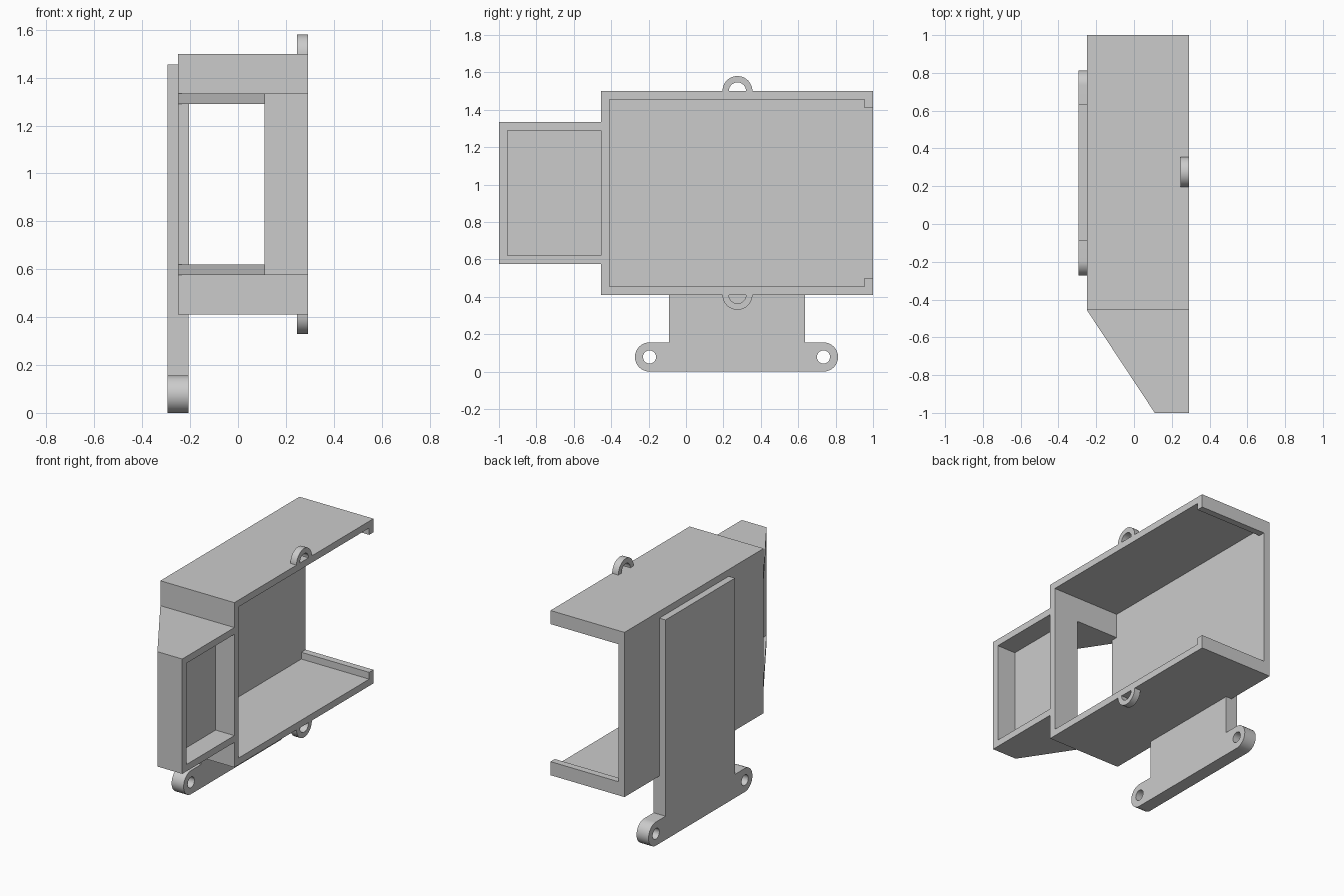
import bpy, bmesh, math
from mathutils import Vector

if "Cube" in bpy.data.objects:
    bpy.data.objects.remove(bpy.data.objects["Cube"], do_unlink=True)

grey = bpy.data.materials.new("light grey plastic")
grey.use_nodes = True
colour = (0.6, 0.6, 0.6, 1)
grey.diffuse_color = colour
grey.node_tree.nodes["Principled BSDF"].inputs["Base Color"].default_value = colour


def prism(name, loops, axis, lo, hi):
    """Extrude closed 2D loops (outline, then holes) along axis 'x' or 'z'."""
    bm = bmesh.new()
    place = (lambda p: Vector((lo, *p))) if axis == "x" else (lambda p: Vector((*p, lo)))
    for loop in loops:
        vs = [bm.verts.new(place(p)) for p in loop]
        for a, b in zip(vs, vs[1:] + vs[:1]):
            bm.edges.new((a, b))
    if len(loops) == 1:
        bm.faces.new(vs)
    else:
        bmesh.ops.triangle_fill(bm, use_beauty=True, edges=bm.edges[:])
    res = bmesh.ops.extrude_face_region(bm, geom=bm.faces[:], use_keep_orig=True)
    step = Vector((hi - lo, 0, 0)) if axis == "x" else Vector((0, 0, hi - lo))
    bmesh.ops.translate(bm, vec=step,
                        verts=[g for g in res["geom"] if isinstance(g, bmesh.types.BMVert)])
    bmesh.ops.recalc_face_normals(bm, faces=bm.faces[:])
    mesh = bpy.data.meshes.new(name)
    bm.to_mesh(mesh)
    bm.free()
    mesh.materials.append(grey)
    ob = bpy.data.objects.new(name, mesh)
    bpy.context.collection.objects.link(ob)
    return ob


def box(name, x0, x1, y0, y1, z0, z1):
    return prism(name, [[(x0, y0), (x1, y0), (x1, y1), (x0, y1)]], "z", z0, z1)


def combine(ob, other, operation):
    """Apply a boolean and drop the helper."""
    mod = ob.modifiers.new("cut", "BOOLEAN")
    mod.operation, mod.object, mod.solver = operation, other, "EXACT"
    mesh = bpy.data.meshes.new_from_object(
        ob.evaluated_get(bpy.context.evaluated_depsgraph_get()))
    ob.modifiers.clear()
    ob.data = mesh
    bpy.data.objects.remove(other, do_unlink=True)


def arc(cy, cz, r, start, end, n=24):
    return [(cy + r * math.cos(math.radians(start + (end - start) * i / n)),
             cz + r * math.sin(math.radians(start + (end - start) * i / n)))
            for i in range(n + 1)]


def smooth(ob):
    bpy.ops.object.select_all(action="DESELECT")
    ob.select_set(True)
    bpy.context.view_layer.objects.active = ob
    bpy.ops.object.shade_smooth_by_angle(angle=math.radians(30))


W = 0.045                                  # wall thickness
LEFT, RIGHT = 0.292, -0.25                 # open side and closed side
BOTTOM, TOP, FRONT = 0.41, 1.5, -0.455
NOSE_LOW, NOSE_HIGH, NOSE_X = 0.575, 1.335, 0.11

# Main housing: hollow, open on one side and at the back between two lips
housing = box("housing", RIGHT, LEFT, FRONT, 1, BOTTOM, TOP)
combine(housing, box("cavity", RIGHT + W, 1, FRONT + W, 1 - W, BOTTOM + W, TOP - W), "DIFFERENCE")
combine(housing, box("back_opening", RIGHT + W, 1, 0.8, 1.2, BOTTOM + 2 * W, TOP - 2 * W), "DIFFERENCE")
combine(housing, box("window", RIGHT + W, NOSE_X, -0.6, -0.3, NOSE_LOW + W, NOSE_HIGH - W), "DIFFERENCE")

# Tapered nose: a stepped wall between two slanted slabs
nose = prism("nose", [[(NOSE_X, -1), (LEFT, -1), (LEFT, W - 1), (NOSE_X + W, W - 1),
                       (NOSE_X + W, FRONT), (NOSE_X, FRONT)]], "z", NOSE_LOW + W, NOSE_HIGH - W)
slab = [(RIGHT, FRONT), (NOSE_X, -1), (LEFT, -1), (LEFT, FRONT)]
for z in (NOSE_LOW, NOSE_HIGH - W):
    combine(nose, prism("nose_slab", [slab], "z", z, z + W), "UNION")

# Mounting plate with a rounded foot and two screw holes
R, Y0, Y1 = 0.078, -0.195, 0.735
outline = (arc(Y0, R, R, 270, 90) + [(-0.09, 2 * R), (-0.09, 1.455), (0.635, 1.455), (0.635, 2 * R)]
           + arc(Y1, R, R, 90, -90))
holes = [arc(y, R, 0.035, 0, 360, 32)[:-1] for y in (Y0, Y1)]
smooth(prism("mounting_plate", [outline] + holes, "x", RIGHT - W, RIGHT + W - 0.002))

# Half-ring loops above and below the open edge
for name, z, a in (("top_loop", TOP, 0), ("bottom_loop", BOTTOM, 180)):
    ring = arc(0.275, z, 0.08, a, a + 180) + arc(0.275, z, 0.046, a + 180, a)
    smooth(prism(name, [ring], "x", LEFT - W, LEFT))
